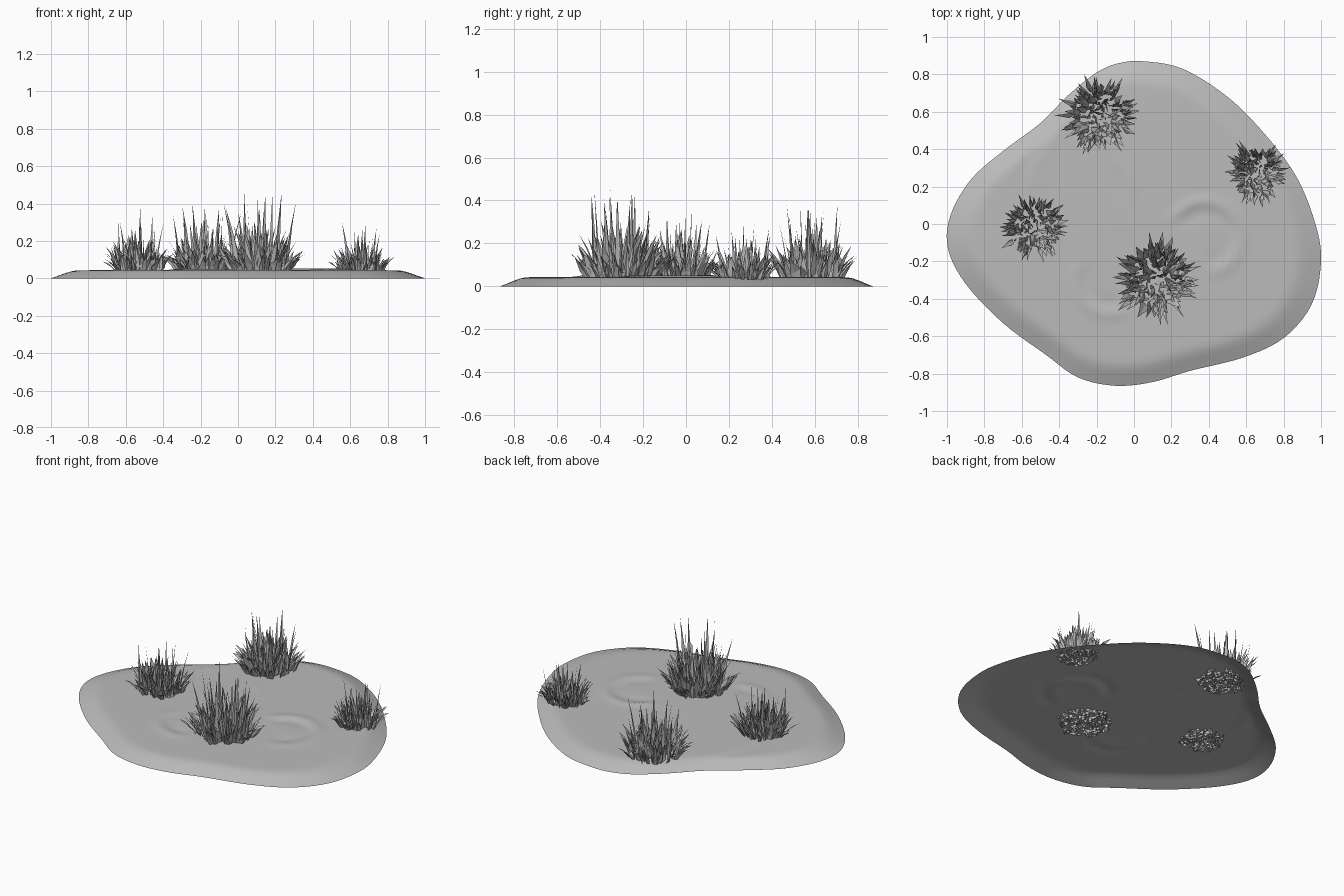
import bpy, bmesh, math, random
from mathutils import Vector

random.seed(7)
cube = bpy.data.objects.get("Cube")
if cube:
    bpy.data.objects.remove(cube, do_unlink=True)

grey = bpy.data.materials.new("plain grey")
grey.use_nodes = True
tone = (0.5, 0.5, 0.5, 1)
grey.diffuse_color = tone
grey.node_tree.nodes["Principled BSDF"].inputs["Base Color"].default_value = tone


def add_object(name, bm, smooth=False):
    mesh = bpy.data.meshes.new(name)
    bm.to_mesh(mesh)
    bm.free()
    mesh.materials.append(grey)
    for poly in mesh.polygons:
        poly.use_smooth = smooth
    obj = bpy.data.objects.new(name, mesh)
    bpy.context.collection.objects.link(obj)
    return obj


# Shoreline of the ground patch, rounded with a closed spline
SHORE = [(.05, .87), (.26, .83), (.5, .68), (.7, .48), (.87, .25), (.97, 0), (1, -.2),
         (.95, -.43), (.8, -.61), (.58, -.715), (.3, -.785), (.1, -.845), (-.1, -.865),
         (-.3, -.82), (-.47, -.7), (-.7, -.53), (-.9, -.32), (-.995, -.13), (-.98, .05),
         (-.87, .24), (-.7, .39), (-.5, .54), (-.35, .69), (-.2, .81), (-.08, .86)]


def closed_spline(points, steps):
    pts = [Vector(p) for p in points]
    n, out = len(pts), []
    for i in range(n):
        a, b, c, d = (pts[(i + k) % n] for k in (-1, 0, 1, 2))
        for s in range(steps):
            t = s / steps
            out.append(.5 * (2 * b + (c - a) * t + (2 * a - 5 * b + 4 * c - d) * t * t
                             + (3 * b - a - 3 * c + d) * t ** 3))
    return out


# Faint curved ridges: centre, radius, start and end angle, height
RIDGES = [((.38, -.07), .19, -80, 150, .008), ((-.12, -.28), .2, 165, 290, .007),
          ((-.3, .15), .29, 0, 40, .004), ((-.3, .22), .3, 130, 190, -.004)]


def relief(x, y):
    z = 0
    for (cx, cy), radius, start, end, height in RIDGES:
        off = math.hypot(x - cx, y - cy) - radius
        angle = math.degrees(math.atan2(y - cy, x - cx))
        swing = abs((angle - (start + end) / 2 + 180) % 360 - 180)
        fade = max(0, min(1, ((end - start) / 2 - swing) / 25 + .5))
        z += height * fade * (math.exp(-(off / .03) ** 2) - .6 * math.exp(-((off + .06) / .04) ** 2))
    return z


# Ground patch: an open shell with a sloping bank and a nearly flat top
shore = closed_spline(SHORE, 5)
BANK = [(1, 0), (.97, .01), (.93, .025), (.895, .036), (.87, .041), (.84, .043)]
rings = BANK + [(.84 * (1 - i / 28), .043 + .004 * i / 28) for i in range(1, 28)]
bm = bmesh.new()
loops = [[bm.verts.new((p.x * f, p.y * f, z + (relief(p.x * f, p.y * f) if f < .87 else 0)))
          for p in shore] for f, z in rings]
for outer, inner in zip(loops, loops[1:]):
    for i in range(len(shore)):
        j = (i + 1) % len(shore)
        bm.faces.new((outer[j], outer[i], inner[i], inner[j]))
bm.faces.new(reversed(loops[-1]))
bmesh.ops.recalc_face_normals(bm, faces=bm.faces)
if sum(f.normal.z for f in bm.faces) < 0:
    bmesh.ops.reverse_faces(bm, faces=bm.faces)
add_object("ground_patch", bm, True)


def add_blade(bm, base, out, length, width, lean):
    """One crumpled, creased leaf that tapers to a point and bends outwards."""
    side = Vector((-out.y, out.x, 0))
    twist = random.uniform(-1, 1)
    side = (side * math.cos(twist) + out * math.sin(twist)).normalized()
    fold = Vector((0, 0, 1)).cross(side) * random.uniform(-.6, .6)
    rows, point = [], base.copy()
    for t, w in ((0, .55), (.3, 1), (.65, .5)):
        half = width * w * .5
        jag = Vector((0, 0, random.uniform(-.25, .25) * width))
        rows.append([bm.verts.new(point - side * half + jag),
                     bm.verts.new(point + fold * half),
                     bm.verts.new(point + side * half - jag)])
        tilt = lean * (.7 + t * .8)
        step = length * (.3 if t == 0 else .35)
        point = point + (out * math.sin(tilt) + Vector((0, 0, math.cos(tilt)))) * step
        point += side * random.uniform(-.12, .12) * width
    tip = bm.verts.new(point)
    for low, high in zip(rows, rows[1:]):
        for k in (0, 1):
            bm.faces.new((low[k], low[k + 1], high[k + 1], high[k]))
    for k in (0, 1):
        bm.faces.new((rows[-1][k], rows[-1][k + 1], tip))


def add_tuft(name, x, y, radius, height, count):
    bm = bmesh.new()
    for i in range(count):
        r = math.sqrt((i + .5) / count)
        a = i * 2.39996 + random.uniform(-.3, .3)
        out = Vector((math.cos(a), math.sin(a), 0))
        base = Vector((x, y, .032)) + out * r * radius * .68
        lean = r * random.uniform(.1, .8)
        tall = height * random.uniform(.3, .62) * (1.08 - .45 * r)
        width = radius * random.uniform(.1, .3)
        if i % 9 == 2:
            tall, width, lean = height * random.uniform(.65, .98) * (1 - .2 * r), radius * .12, lean * .3
        add_blade(bm, base, out, tall, width, lean)
    # Short splayed leaves around the foot
    for i in range(count // 4):
        a = random.uniform(0, math.tau)
        out = Vector((math.cos(a), math.sin(a), 0))
        base = Vector((x, y, .035)) + out * radius * random.uniform(.55, .75)
        add_blade(bm, base, out, radius * random.uniform(.4, .75), radius * .16, random.uniform(.5, .95))
    add_object(name, bm)


# Four clumps of grass
add_tuft("front_grass_tuft", .12, -.3, .22, .5, 130)
add_tuft("back_grass_tuft", -.18, .58, .2, .43, 120)
add_tuft("right_grass_tuft", -.53, -.02, .175, .38, 110)
add_tuft("left_grass_tuft", .66, .27, .16, .33, 100)
